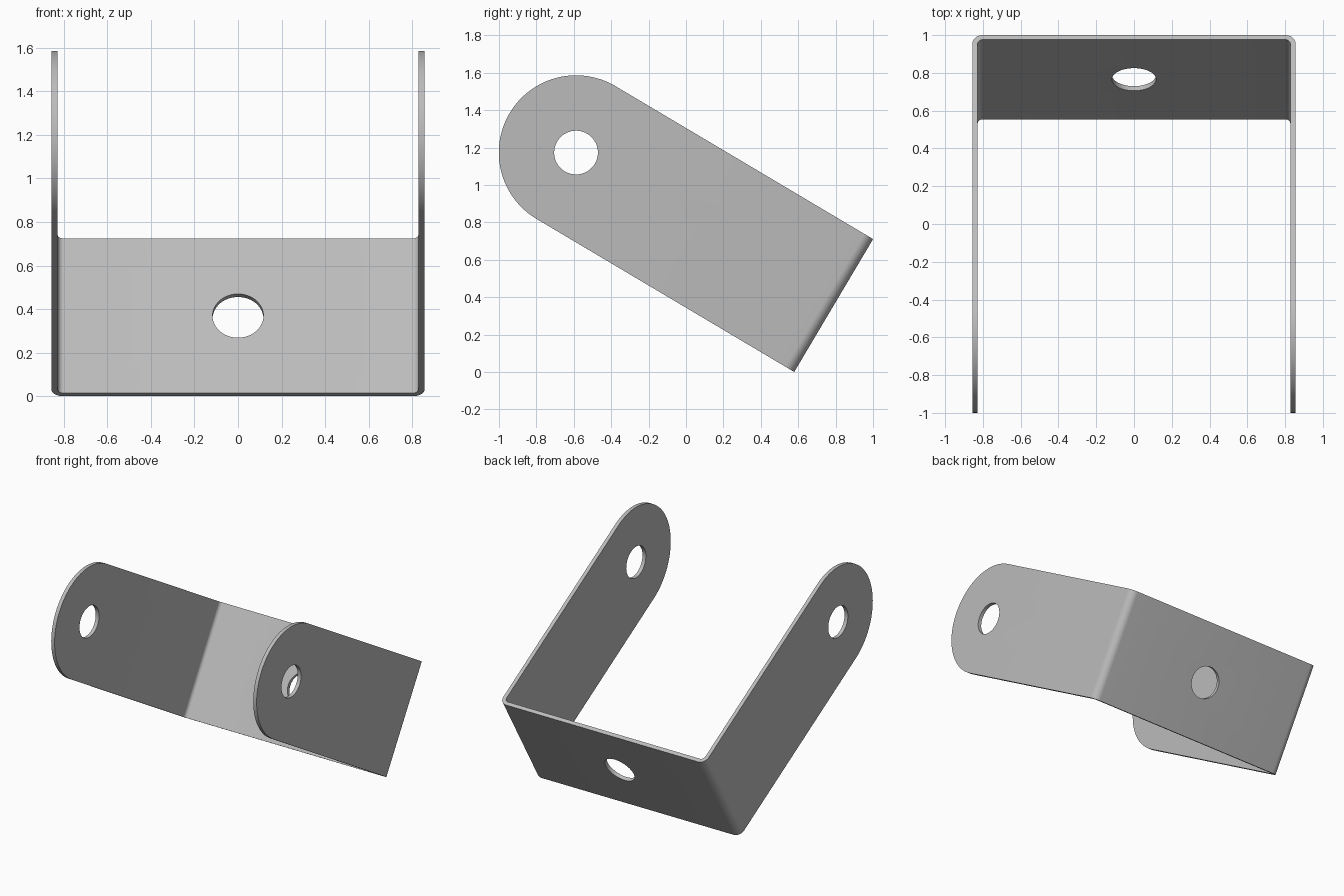
import bpy, bmesh
from math import sin, cos, pi, radians
from mathutils import Matrix, Vector

cube = bpy.data.objects.get("Cube")
if cube:
    bpy.data.objects.remove(cube, do_unlink=True)

TILT = radians(30.7)
LENGTH = 1.602      # pivot hole to outer face of the base plate
HALF_W = 0.413      # half the strip width, also the arm end radius
HALF_X = 0.856
THICK = 0.028
BEND = 0.056        # outer bend radius
HOLE = 0.117

steel = bpy.data.materials.new("grey steel")
steel.use_nodes = True
grey = (0.5, 0.5, 0.5, 1)
steel.diffuse_color = grey
steel.node_tree.nodes["Principled BSDF"].inputs["Base Color"].default_value = grey


def arc(cx, cy, r, start, end, steps):
    return [(cx + r * cos(start + (end - start) * i / steps),
             cy + r * sin(start + (end - start) * i / steps)) for i in range(steps + 1)]


def prism(name, outline, place, depth):
    """Extrude an outline; place(a, b, d) maps outline and depth to space."""
    bm = bmesh.new()
    face = bm.faces.new([bm.verts.new(place(a, b, -depth)) for a, b in outline])
    shift = Vector(place(0, 0, depth)) - Vector(place(0, 0, -depth))
    top = bmesh.ops.extrude_face_region(bm, geom=[face], use_keep_orig=True)["geom"]
    bmesh.ops.translate(bm, vec=shift, verts=[v for v in top if isinstance(v, bmesh.types.BMVert)])
    bmesh.ops.recalc_face_normals(bm, faces=bm.faces)
    mesh = bpy.data.meshes.new(name)
    bm.to_mesh(mesh)
    bm.free()
    obj = bpy.data.objects.new(name, mesh)
    bpy.context.collection.objects.link(obj)
    return obj


def along_x(a, b, d):
    return (d, a, b)


def along_y(a, b, d):
    return (a, LENGTH + d, b)


def along_z(a, b, d):
    return (a, b, d)


def bent_side(inset, radius):
    """Half of the U profile, from arm end to base."""
    x, y = HALF_X - inset, LENGTH - inset
    return [(x, -0.6)] + arc(x - radius, y - radius, radius, 0, pi / 2, 10)


def u_line(inset, radius):
    side = bent_side(inset, radius)
    return side + [(-x, y) for x, y in reversed(side)]


# Bent U-shaped strip, oversized until trimmed
profile = u_line(0, BEND) + u_line(THICK, BEND - THICK)[::-1]
bracket = prism("bracket", profile, along_z, 0.6)
bracket.data.materials.append(steel)

# Rounded arm outline and the three holes
stadium = arc(0, 0, HALF_W, pi / 2, 3 * pi / 2, 48) + [(2, -HALF_W), (2, HALF_W)]
circle = arc(0, 0, HOLE, 0, 2 * pi, 48)[:-1]
cutters = [(prism("outline_cutter", stadium, along_x, 1.2), 'INTERSECT'),
           (prism("pivot_hole_cutter", circle, along_x, 1.2), 'DIFFERENCE'),
           (prism("base_hole_cutter", circle, along_y, 0.2), 'DIFFERENCE')]
for cutter, operation in cutters:
    cutter.hide_render = True
    mod = bracket.modifiers.new(cutter.name, 'BOOLEAN')
    mod.object, mod.operation, mod.solver = cutter, operation, 'EXACT'

# Bake the cuts and remove the cutters
bpy.context.view_layer.update()
baked = bpy.data.meshes.new_from_object(bracket.evaluated_get(bpy.context.evaluated_depsgraph_get()))
bracket.modifiers.clear()
bracket.data = baked
for cutter, operation in cutters:
    bpy.data.objects.remove(cutter, do_unlink=True)
baked.materials.clear()
baked.materials.append(steel)
for poly in baked.polygons:
    poly.material_index = 0

# Tilt the bracket and stand it on the ground
baked.transform(Matrix.Translation((0, -0.588, 1.173)) @ Matrix.Rotation(-TILT, 4, 'X'))
low = min(v.co.z for v in baked.vertices)
baked.transform(Matrix.Translation((0, 0, -low)))

bpy.ops.object.select_all(action='DESELECT')
bracket.select_set(True)
bpy.context.view_layer.objects.active = bracket
bpy.ops.object.shade_smooth_by_angle(angle=radians(30))
